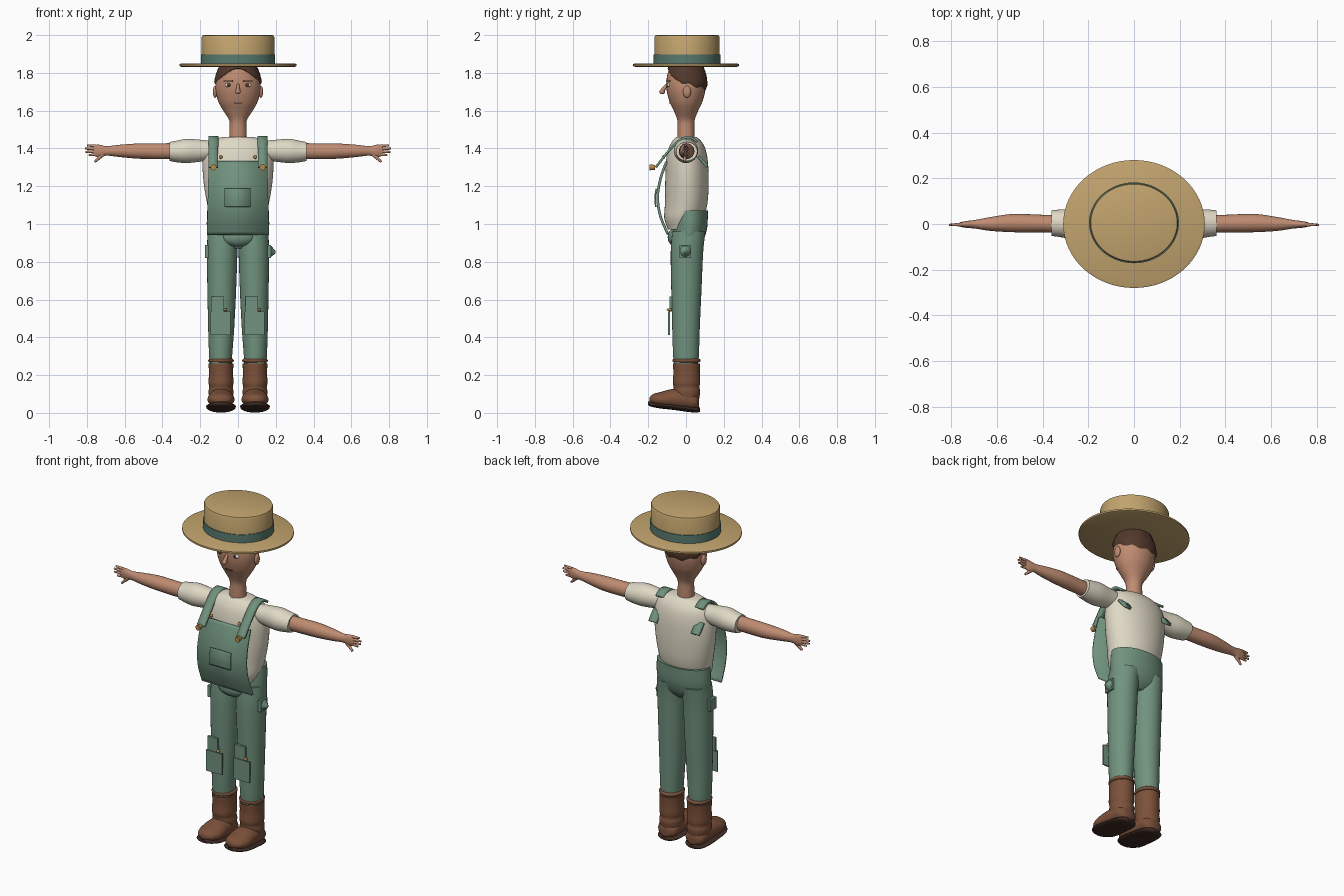
import bpy, bmesh, math
from mathutils import Vector

cube = bpy.data.objects.get("Cube")
if cube:
    bpy.data.objects.remove(cube, do_unlink=True)


def material(name, r, g, b):
    m = bpy.data.materials.new(name)
    m.use_nodes = True
    m.diffuse_color = (r, g, b, 1)
    m.node_tree.nodes["Principled BSDF"].inputs["Base Color"].default_value = (r, g, b, 1)
    return m


STRAW = material("straw", .54, .37, .155)
GREEN = material("denim green", .165, .29, .21)
BAND = material("band green", .10, .20, .16)
SHIRT = material("cream cotton", .74, .69, .56)
SKIN = material("skin", .52, .26, .165)
HAIR = material("dark brown", .085, .04, .025)
BOOT = material("boot leather", .20, .082, .042)
SOLE = material("boot sole", .05, .025, .018)
BRASS = material("brass", .48, .25, .07)
WHITE = material("eye white", .75, .72, .66)


def finish(name, bm, mat, angle=40):
    bmesh.ops.recalc_face_normals(bm, faces=bm.faces[:])
    me = bpy.data.meshes.new(name)
    bm.to_mesh(me)
    bm.free()
    me.materials.append(mat)
    ob = bpy.data.objects.new(name, me)
    bpy.context.collection.objects.link(ob)
    bpy.ops.object.select_all(action='DESELECT')
    ob.select_set(True)
    bpy.context.view_layer.objects.active = ob
    bpy.ops.object.shade_smooth_by_angle(angle=math.radians(angle))
    return ob


def spline(rows, n=4):
    """Smoothly resample a list of equal-length rows."""
    out = []
    for i in range(len(rows) - 1):
        p = [rows[max(0, min(len(rows) - 1, i + k))] for k in (-1, 0, 1, 2)]
        for j in range(n):
            t = j / n
            out.append([b + .5 * t * (c - a + t * (2*a - 5*b + 4*c - d + t * (3*(b - c) + d - a)))
                        for a, b, c, d in zip(*p)])
    return out + [list(rows[-1])]


def loft(name, rows, mat, axis="z", side=1, segs=32, smooth=4):
    """Rows are position along the axis, two centre offsets, two radii."""
    bm = bmesh.new()
    rings = []
    for t, c1, c2, r1, r2 in (spline(rows, smooth) if smooth else rows):
        ring = []
        for k in range(segs):
            a = math.tau * k / segs
            u, v = c1 + r1 * math.cos(a), c2 + r2 * math.sin(a)
            x, y, z = {"z": (u, v, t), "x": (t, u, v), "y": (u, t, v)}[axis]
            ring.append(bm.verts.new((x * side, y, z)))
        rings.append(ring)
    for lo, hi in zip(rings, rings[1:]):
        for k in range(segs):
            j = (k + 1) % segs
            bm.faces.new((lo[k], lo[j], hi[j], hi[k]))
    bm.faces.new(rings[0])
    bm.faces.new(rings[-1])
    return finish(name, bm, mat)


def ball(name, centre, radii, mat):
    bm = bmesh.new()
    bmesh.ops.create_uvsphere(bm, u_segments=20, v_segments=12, radius=1)
    for v in bm.verts:
        v.co = Vector(centre) + Vector([c * r for c, r in zip(v.co, radii)])
    return finish(name, bm, mat)


def box(name, lo, hi, mat):
    bm = bmesh.new()
    bmesh.ops.create_cube(bm, size=1)
    for v in bm.verts:
        v.co = [a + (c + .5) * (b - a) for a, b, c in zip(lo, hi, v.co)]
    return finish(name, bm, mat)


def rod(name, start, end, r1, r2, mat):
    a, b = Vector(start), Vector(end)
    bm = bmesh.new()
    bmesh.ops.create_cone(bm, cap_ends=True, segments=10, radius1=r1, radius2=r2, depth=(b - a).length)
    turn = (b - a).to_track_quat('Z', 'Y')
    for v in bm.verts:
        v.co = turn @ v.co + (a + b) / 2
    return finish(name, bm, mat)


def ribbon(name, x, w0, w1, path, thick, mat):
    """Strip of cloth following a (y, z) path, with start and end half widths."""
    bm = bmesh.new()
    pts = spline(path)
    pairs = []
    for i, (y, z) in enumerate(pts):
        w = w0 + (w1 - w0) * i / (len(pts) - 1)
        pairs.append([bm.verts.new((x + s * w, y, z)) for s in (-1, 1)])
    for a, b in zip(pairs, pairs[1:]):
        bm.faces.new((a[0], a[1], b[1], b[0]))
    ob = finish(name, bm, mat)
    mod = ob.modifiers.new("thickness", 'SOLIDIFY')
    mod.thickness = thick
    mod.offset = 0
    return ob


# Straw hat
loft("hat_brim", [(1.832, 0, 0, .30, .27), (1.836, 0, 0, .31, .28), (1.846, 0, 0, .31, .28),
                  (1.85, 0, 0, .30, .27)], STRAW, segs=64, smooth=0)
loft("hat_crown", [(1.84, 0, .005, .193, .173), (1.988, 0, .005, .193, .173),
                   (1.997, 0, .005, .189, .169), (2.0, 0, .005, .18, .16)], STRAW, segs=64, smooth=0)
loft("hat_band", [(1.85, 0, .005, .197, .177), (1.898, 0, .005, .197, .177)], BAND, segs=64, smooth=0)

# Head and neck
HEAD = [(1.43, 0, 0, .048, .045), (1.50, 0, 0, .045, .044), (1.55, 0, 0, .047, .046),
        (1.60, 0, 0, .078, .065), (1.65, 0, 0, .105, .088), (1.72, 0, 0, .12, .104),
        (1.79, 0, 0, .109, .099), (1.845, 0, 0, .085, .08)]
loft("head", HEAD, SKIN)

# Hair shell following the skull down to a shaped hairline
bm = bmesh.new()
skull = spline(HEAD, 8)
columns = []
for k in range(72):
    a = math.tau * k / 72
    f = -math.sin(a)
    low = 1.742 + .03 * f + .05 * max(f, 0) ** 3 + (.006 * math.sin(9 * a) if f < .3 else 0)
    col = []
    for j in range(9):
        z = low + (1.842 - low) * j / 8
        row = min(skull, key=lambda r: abs(r[0] - z))
        grow = .003 if j == 0 else .009
        col.append(bm.verts.new(((row[3] + grow) * math.cos(a), (row[4] + grow) * math.sin(a), z)))
    columns.append(col)
for k, col in enumerate(columns):
    nxt = columns[(k + 1) % len(columns)]
    for j in range(8):
        bm.faces.new((col[j], nxt[j], nxt[j + 1], col[j + 1]))
finish("hair", bm, HAIR, 60)

# Face
rod("nose_bridge", (0, -.095, 1.745), (0, -.128, 1.702), .006, .012, SKIN)
ball("nose_tip", (0, -.126, 1.70), (.014, .016, .013), SKIN)
box("mouth", (-.022, -.091, 1.638), (.022, -.08, 1.642), BOOT)
for s, side in ((1, "left"), (-1, "right")):
    ball(side + "_eye", (s * .05, -.091, 1.735), (.021, .009, .011), WHITE)
    ball(side + "_iris", (s * .049, -.098, 1.735), (.009, .004, .010), HAIR)
    rod(side + "_brow", (s * .028, -.102, 1.757), (s * .075, -.084, 1.757), .004, .003, HAIR)
    ball(side + "_ear", (s * .121, .005, 1.70), (.012, .021, .032), SKIN)

# Shirt and hips
loft("shirt_body", [(.97, 0, -.04, .11, .055), (1.03, 0, -.015, .145, .10), (1.10, 0, 0, .162, .112),
                    (1.22, 0, .005, .182, .115), (1.33, 0, .005, .188, .111), (1.40, 0, .005, .178, .097),
                    (1.44, 0, .004, .15, .075), (1.46, 0, .002, .085, .055)], SHIRT, segs=48)
loft("trouser_hips", [(.87, 0, .005, .07, .05), (.91, 0, .01, .15, .08), (.98, 0, .02, .165, .092),
                      (1.072, 0, .022, .163, .094)], GREEN, segs=48)
ball("trouser_front", (0, -.055, .93), (.09, .042, .05), GREEN)

# Bib with pocket
ribbon("bib", 0, .155, .165, [(-.103, 1.33), (-.135, 1.24), (-.15, 1.14), (-.135, 1.04), (-.095, .945)],
       .014, GREEN)
ribbon("bib_pocket", -.003, .068, .068, [(-.157, 1.187), (-.164, 1.14), (-.16, 1.09)], .008, GREEN)

for s, side in ((1, "left"), (-1, "right")):
    # Braces, buttons and loose brace ends
    ribbon(side + "_brace", s * .13, .025, .026, [(-.16, 1.30), (-.125, 1.345), (-.08, 1.40),
           (-.03, 1.447), (.02, 1.458), (.06, 1.435)], .013, GREEN)
    ribbon(side + "_brace_end", s * .14, .025, .025, [(.066, 1.357), (.09, 1.33), (.112, 1.302)], .015, GREEN)
    rod(side + "_brace_button", (s * .13, -.192, 1.30), (s * .13, -.165, 1.30), .016, .013, BRASS)
    ball(side + "_small_button", (s * .092, -.118, 1.355), (.01, .008, .01), BRASS)

    # Arms
    loft(side + "_sleeve", [(.14, 0, 1.39, .05, .05), (.20, 0, 1.388, .055, .058), (.27, 0, 1.387, .064, .064),
                            (.325, .003, 1.384, .06, .057), (.362, .004, 1.384, .056, .05)], SHIRT, "x", s)
    loft(side + "_arm", [(.34, 0, 1.386, .038, .042), (.42, .002, 1.385, .039, .042),
                         (.53, .004, 1.386, .04, .040), (.63, 0, 1.387, .030, .032),
                         (.695, -.001, 1.387, .019, .025), (.735, -.002, 1.387, .015, .033),
                         (.765, -.002, 1.389, .009, .028)], SKIN, "x", s, 24)
    for i, reach in enumerate((.79, .808, .81, .80)):
        z = 1.367 + i * .0145
        rod(f"{side}_finger_{i + 1}", (s * .75, -.002, z + .002), (s * reach, -.004, z + .003 * (i - 1)),
            .009, .005, SKIN)
    rod(side + "_thumb", (s * .715, -.003, 1.37), (s * .758, -.008, 1.329), .012, .006, SKIN)

    # Legs
    loft(side + "_trouser_leg", [(.24, .09, 0, .058, .06), (.30, .092, 0, .061, .068), (.45, .089, 0, .069, .073),
                                 (.65, .086, .002, .076, .08), (.85, .084, .005, .081, .086),
                                 (.96, .08, .015, .08, .088)], GREEN, "z", s)

    # Boots
    loft(side + "_boot_shaft", [(.06, .09, .005, .06, .062), (.11, .09, .005, .066, .07),
                                (.135, .09, .003, .062, .068), (.16, .09, .002, .066, .072),
                                (.21, .09, .003, .064, .07), (.262, .09, .003, .066, .072)], BOOT, "z", s)
    loft(side + "_boot_collar", [(.266, .09, .003, .058, .064), (.272, .09, .003, .067, .073),
                                 (.282, .09, .003, .067, .073), (.288, .09, .003, .058, .064)],
         BOOT, "z", s, smooth=2)
    loft(side + "_boot_foot", [(-.192, .09, .07, .02, .012), (-.175, .09, .071, .05, .028),
                               (-.13, .09, .07, .07, .042), (-.07, .09, .073, .069, .054),
                               (0, .09, .07, .064, .058), (.05, .09, .06, .058, .046),
                               (.07, .09, .055, .03, .025)], BOOT, "y", s)
    loft(side + "_boot_sole", [(-.2, .09, .05, .02, .009), (-.185, .09, .046, .05, .013),
                               (-.14, .09, .039, .076, .015), (-.06, .09, .03, .078, .015),
                               (.02, .09, .02, .07, .016), (.06, .09, .017, .052, .015),
                               (.075, .09, .017, .02, .01)], SOLE, "y", s)

    # Knee patches, shifted rather than mirrored
    x = -.002 if s > 0 else -.182
    box(side + "_knee_patch", (x + .037, -.094, .413), (x + .143, -.086, .537), GREEN)
    box(side + "_knee_flap", (x + .042, -.088, .537), (x + .108, -.073, .617), GREEN)
    ball(side + "_knee_button", (x + .114, -.088, .546), (.008, .014, .008), BRASS)

# Hip pockets
box("right_hip_pocket", (-.176, -.034, .82), (-.155, .026, .888), GREEN)
box("left_hip_pocket", (.155, -.034, .82), (.175, .026, .888), GREEN)
rod("left_pocket_flap", (.172, -.004, .853), (.199, -.004, .85), .032, .006, GREEN)
